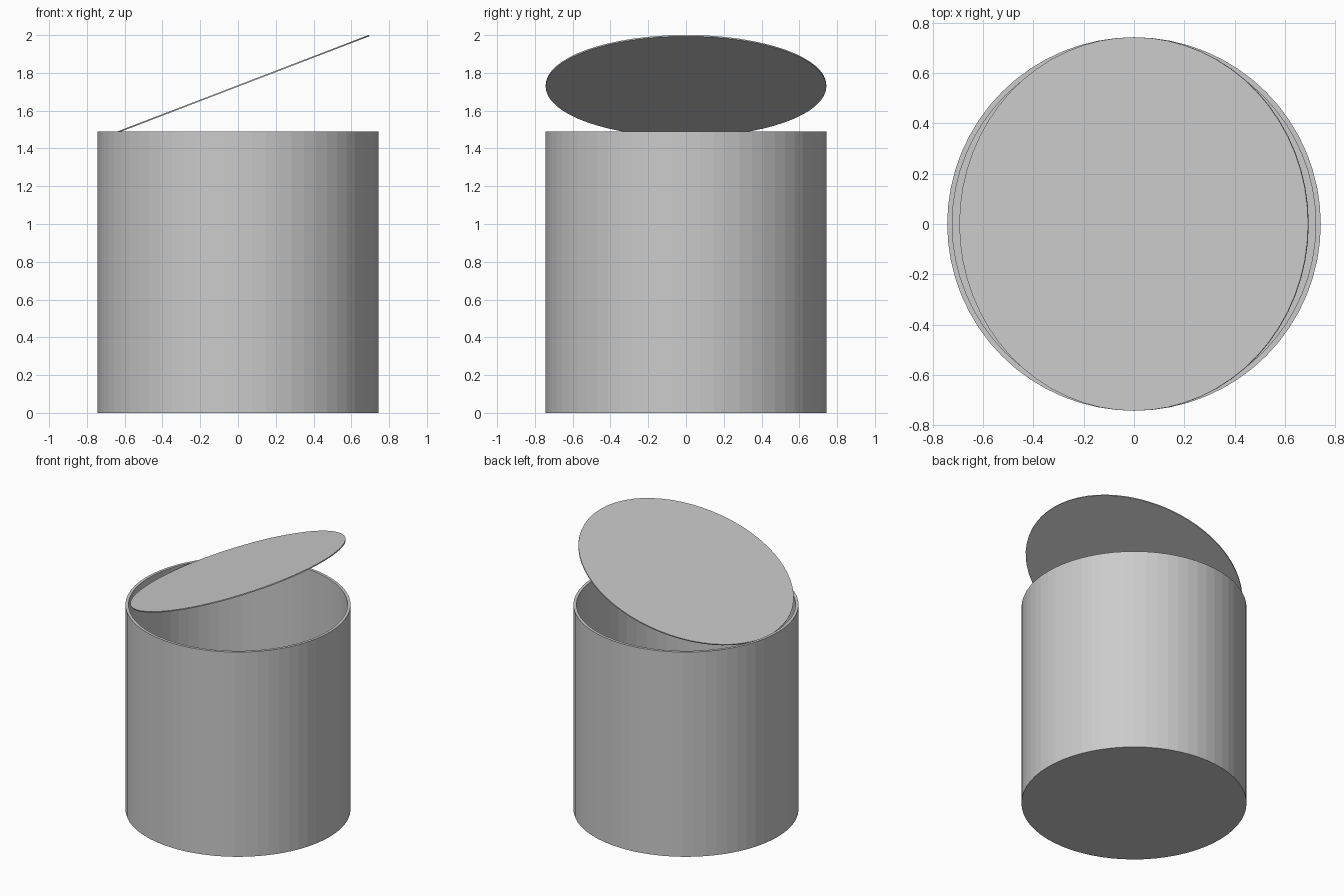
import bpy, bmesh, math

if "Cube" in bpy.data.objects:
    bpy.data.objects.remove(bpy.data.objects["Cube"])

SEG = 64
R, R_IN = 0.743, 0.723
HEIGHT, FLOOR = 1.491, 0.02


def capped_lathe(name, profile):
    """Spin (radius, z) rings and close both ends with flat discs."""
    bm = bmesh.new()
    rings = [[bm.verts.new((r * math.cos(2 * math.pi * i / SEG),
                            r * math.sin(2 * math.pi * i / SEG), z))
              for i in range(SEG)] for r, z in profile]
    for a, b in zip(rings, rings[1:]):
        for i in range(SEG):
            j = (i + 1) % SEG
            bm.faces.new((a[i], a[j], b[j], b[i]))
    bm.faces.new(rings[0])
    bm.faces.new(rings[-1])
    bmesh.ops.recalc_face_normals(bm, faces=bm.faces[:])
    mesh = bpy.data.meshes.new(name)
    bm.to_mesh(mesh)
    bm.free()
    obj = bpy.data.objects.new(name, mesh)
    bpy.context.collection.objects.link(obj)
    return obj


# Open can: outer wall, rim, inner wall, floor
capped_lathe("can_body", [(R, 0), (R, HEIGHT), (R_IN, HEIGHT), (R_IN, FLOOR)])

# Thin lid tilted open, lower edge resting inside the rim
lid = capped_lathe("lid", [(R, -0.0037), (R, 0.0037)])
lid.location = (0, 0, 1.731)
lid.rotation_euler = (0, -math.radians(21), 0)
